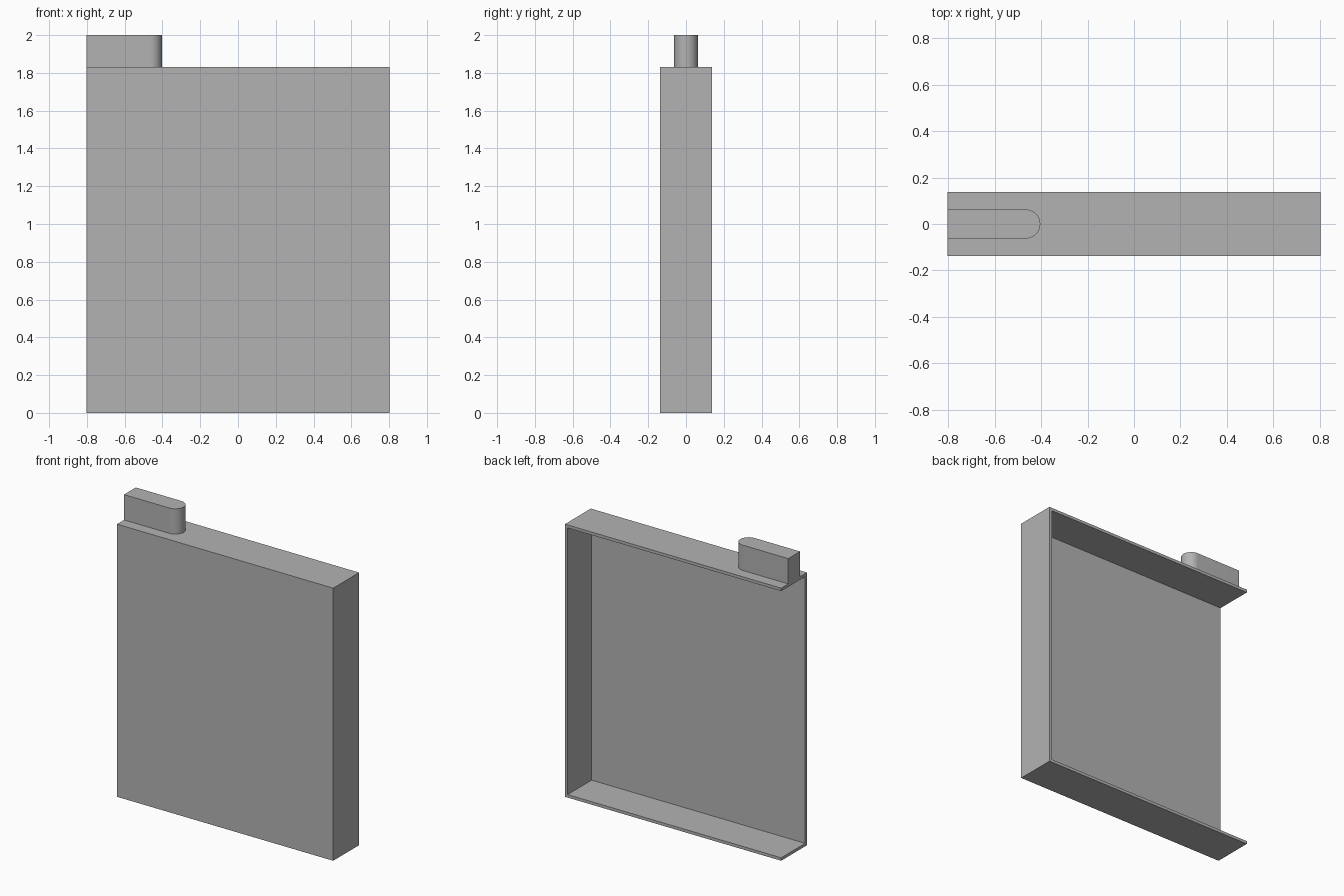
import bpy
import bmesh
from math import cos, sin, pi

default = bpy.data.objects.get("Cube")
if default:
    bpy.data.objects.remove(default, do_unlink=True)

grey = bpy.data.materials.new("plain_grey")
grey.use_nodes = True
colour = (0.45, 0.45, 0.45, 1)
grey.diffuse_color = colour
grey.node_tree.nodes["Principled BSDF"].inputs["Base Color"].default_value = colour

HALF_X, HALF_Y, TOP, WALL = 0.803, 0.137, 1.83, 0.02
TAB_R, TAB_END = 0.0625, -0.403


def prism(name, outline, z0, z1):
    """Extrude a flat outline (x, y) from z0 up to z1."""
    bm = bmesh.new()
    base = bm.faces.new([bm.verts.new((x, y, z0)) for x, y in outline])
    top = bmesh.ops.extrude_face_region(bm, geom=[base])["geom"]
    verts = [v for v in top if isinstance(v, bmesh.types.BMVert)]
    bmesh.ops.translate(bm, verts=verts, vec=(0, 0, z1 - z0))
    bmesh.ops.recalc_face_normals(bm, faces=bm.faces)
    mesh = bpy.data.meshes.new(name)
    bm.to_mesh(mesh)
    bm.free()
    mesh.materials.append(grey)
    obj = bpy.data.objects.new(name, mesh)
    bpy.context.collection.objects.link(obj)
    return obj


def rectangle(x0, x1, y0, y1):
    return [(x0, y0), (x1, y0), (x1, y1), (x0, y1)]


# Thin-walled housing, open at the back and the right end
housing = prism("housing", rectangle(-HALF_X, HALF_X, -HALF_Y, HALF_Y), 0, TOP)
cutter = prism("hollow_cutter",
               rectangle(-HALF_X - 0.1, HALF_X - WALL, -HALF_Y + WALL, HALF_Y + 0.1),
               WALL, TOP - WALL)
cutter.hide_render = True
cutter.hide_set(True)
hollow = housing.modifiers.new("hollow", "BOOLEAN")
hollow.operation = "DIFFERENCE"
hollow.solver = "EXACT"
hollow.object = cutter

# Top tab with one rounded end
STEPS = 24
arc = [(TAB_END - TAB_R + TAB_R * cos(a), TAB_R * sin(a))
       for a in (-pi / 2 + pi * i / STEPS for i in range(STEPS + 1))]
tab = prism("top_tab", [(-HALF_X, -TAB_R)] + arc + [(-HALF_X, TAB_R)], TOP, 2)
bpy.ops.object.select_all(action="DESELECT")
tab.select_set(True)
bpy.context.view_layer.objects.active = tab
bpy.ops.object.shade_smooth_by_angle()
